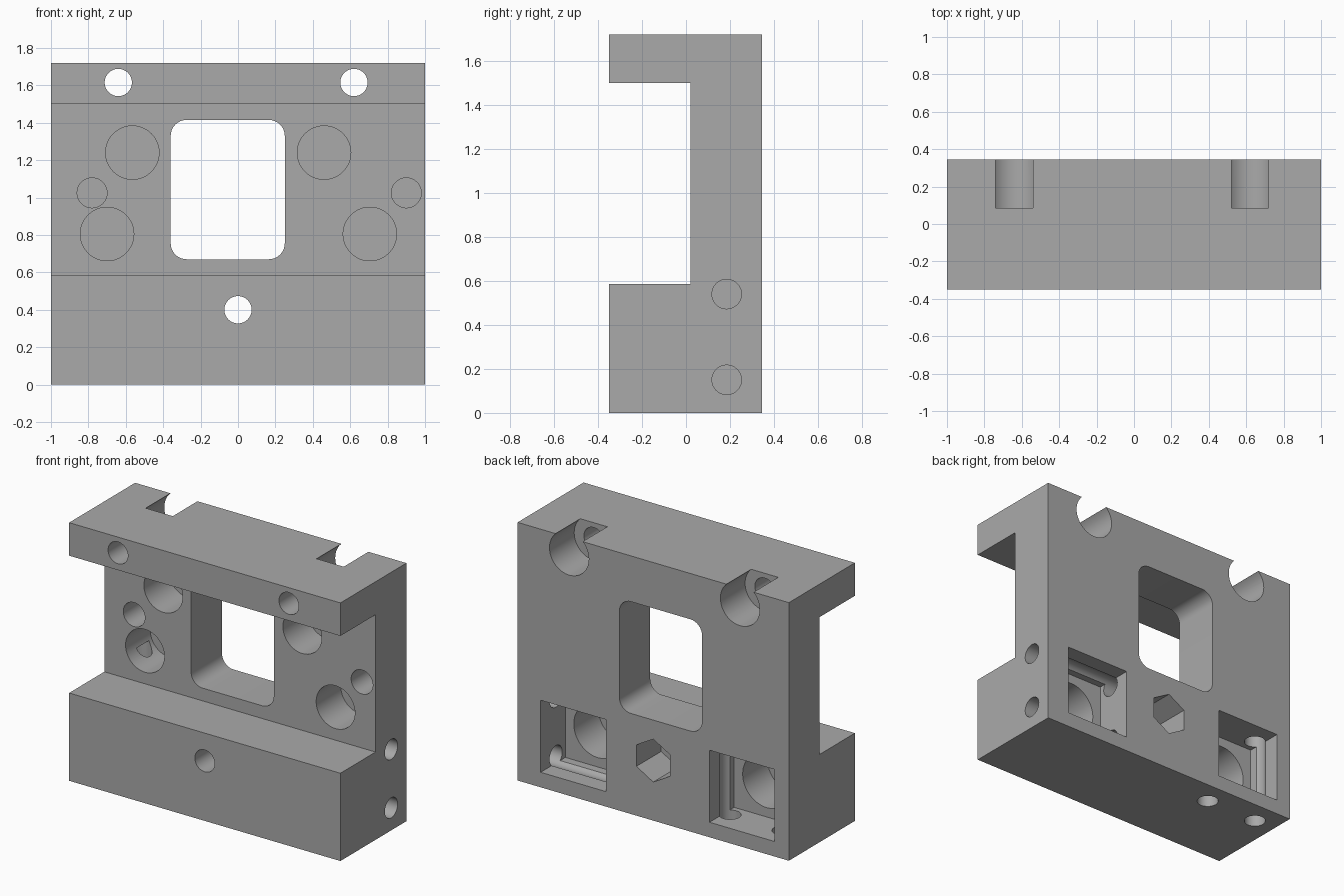
import bpy, bmesh, math
from mathutils import Matrix, Vector

cube = bpy.data.objects.get("Cube")
if cube:
    bpy.data.objects.remove(cube, do_unlink=True)

grey = bpy.data.materials.new("machined_grey")
grey.use_nodes = True
colour = (0.4, 0.4, 0.4, 1)
grey.diffuse_color = colour
grey.node_tree.nodes["Principled BSDF"].inputs["Base Color"].default_value = colour

BACK, FRONT, SLOT_Y = 0.345, -0.35, 0.02
DEPTH = 0.26      # shared depth of blind holes and pockets
OVER = 0.05       # cutters overshoot open faces


def link(name, bm):
    bmesh.ops.recalc_face_normals(bm, faces=bm.faces)
    mesh = bpy.data.meshes.new(name)
    bm.to_mesh(mesh)
    bm.free()
    mesh.materials.append(grey)
    ob = bpy.data.objects.new(name, mesh)
    bpy.context.collection.objects.link(ob)
    return ob


def extrude(name, points, shift):
    """Close a planar outline and sweep it along a vector."""
    bm = bmesh.new()
    face = bm.faces.new([bm.verts.new(p) for p in points])
    out = bmesh.ops.extrude_face_region(bm, geom=[face])
    verts = [g for g in out["geom"] if isinstance(g, bmesh.types.BMVert)]
    bmesh.ops.translate(bm, verts=verts, vec=shift)
    return link(name, bm)


# C-shaped body
profile = [(FRONT, 0), (BACK, 0), (BACK, 1.72), (FRONT, 1.72),
           (FRONT, 1.5), (SLOT_Y, 1.5), (SLOT_Y, 0.585), (FRONT, 0.585)]
body = extrude("clamp_block", [(-1, y, z) for y, z in profile], (2, 0, 0))


def cut(tool):
    tool.hide_render = True
    mod = body.modifiers.new("cut", "BOOLEAN")
    mod.operation, mod.solver, mod.object = "DIFFERENCE", "EXACT", tool
    bpy.context.view_layer.objects.active = body
    bpy.ops.object.modifier_apply(modifier=mod.name)
    bpy.data.objects.remove(tool, do_unlink=True)


def drill(start, end, radius, sides=48, spin=0.0):
    """Cut a round or polygonal hole between two points."""
    a, b = Vector(start), Vector(end)
    turn = (b - a).to_track_quat("Z", "Y").to_matrix().to_4x4()
    place = Matrix.Translation((a + b) / 2) @ turn @ Matrix.Rotation(spin, 4, "Z")
    bm = bmesh.new()
    bmesh.ops.create_cone(bm, cap_ends=True, segments=sides, radius1=radius,
                          radius2=radius, depth=(b - a).length, matrix=place)
    cut(link("drill_cutter", bm))


def window(x0, x1, z0, z1, y0, y1, r=0.0):
    """Cut a rectangular opening, with rounded corners if r is set."""
    points = []
    corners = [(x1 - r, z1 - r), (x0 + r, z1 - r), (x0 + r, z0 + r), (x1 - r, z0 + r)]
    for i, (x, z) in enumerate(corners):
        for k in range(9 if r else 1):
            a = math.pi / 2 * (i + k / 8)
            points.append((x + r * math.cos(a), y0, z + r * math.sin(a)))
    cut(extrude("window_cutter", points, (0, y1 - y0, 0)))


# Central window
window(-0.36, 0.25, 0.67, 1.415, FRONT, BACK + OVER, 0.085)

# Blind holes in the slot wall
for x, z, r in [(-0.565, 1.24, 0.143), (0.46, 1.24, 0.143), (-0.7, 0.805, 0.143),
                (0.705, 0.805, 0.143), (-0.78, 1.025, 0.08), (0.9, 1.025, 0.08)]:
    drill((x, SLOT_Y - OVER, z), (x, SLOT_Y + DEPTH, z), r)

# Upper bolt holes with counterbores breaking through the top
for x in (-0.64, 0.62):
    drill((x, FRONT - OVER, 1.615), (x, BACK + OVER, 1.615), 0.073)
    drill((x, BACK - DEPTH, 1.615), (x, BACK + OVER, 1.615), 0.145)

# Lower bolt hole with hexagonal nut recess
drill((0, FRONT - OVER, 0.4), (0, BACK + OVER, 0.4), 0.073)
recess = extrude("nut_cutter",
                 [(0.143 * math.sin(k * math.pi / 3), BACK - DEPTH,
                   0.4 + 0.143 * math.cos(k * math.pi / 3)) for k in range(6)],
                 (0, DEPTH + OVER, 0))
cut(recess)

# Square rear pockets, each with a round bore in its floor
for x in (-0.655, 0.59):
    window(x - 0.24, x + 0.24, 0.1, 0.58, BACK - DEPTH, BACK + OVER)
    drill((x, BACK - 2 * DEPTH, 0.34), (x, BACK - DEPTH + OVER, 0.34), 0.178)

# Rod holes: two from the left side, two from underneath
for offset in (-0.195, 0.195):
    z = 0.345 + offset
    drill((1 + OVER, 0.185, z), (0.2, 0.185, z), 0.067)
    x = -0.65 + offset
    drill((x, 0.185, -OVER), (x, 0.185, 0.75), 0.067)

# Smooth bores, sharp edges
bpy.ops.object.select_all(action="DESELECT")
body.select_set(True)
bpy.context.view_layer.objects.active = body
bpy.ops.object.shade_smooth_by_angle(angle=math.radians(30))
